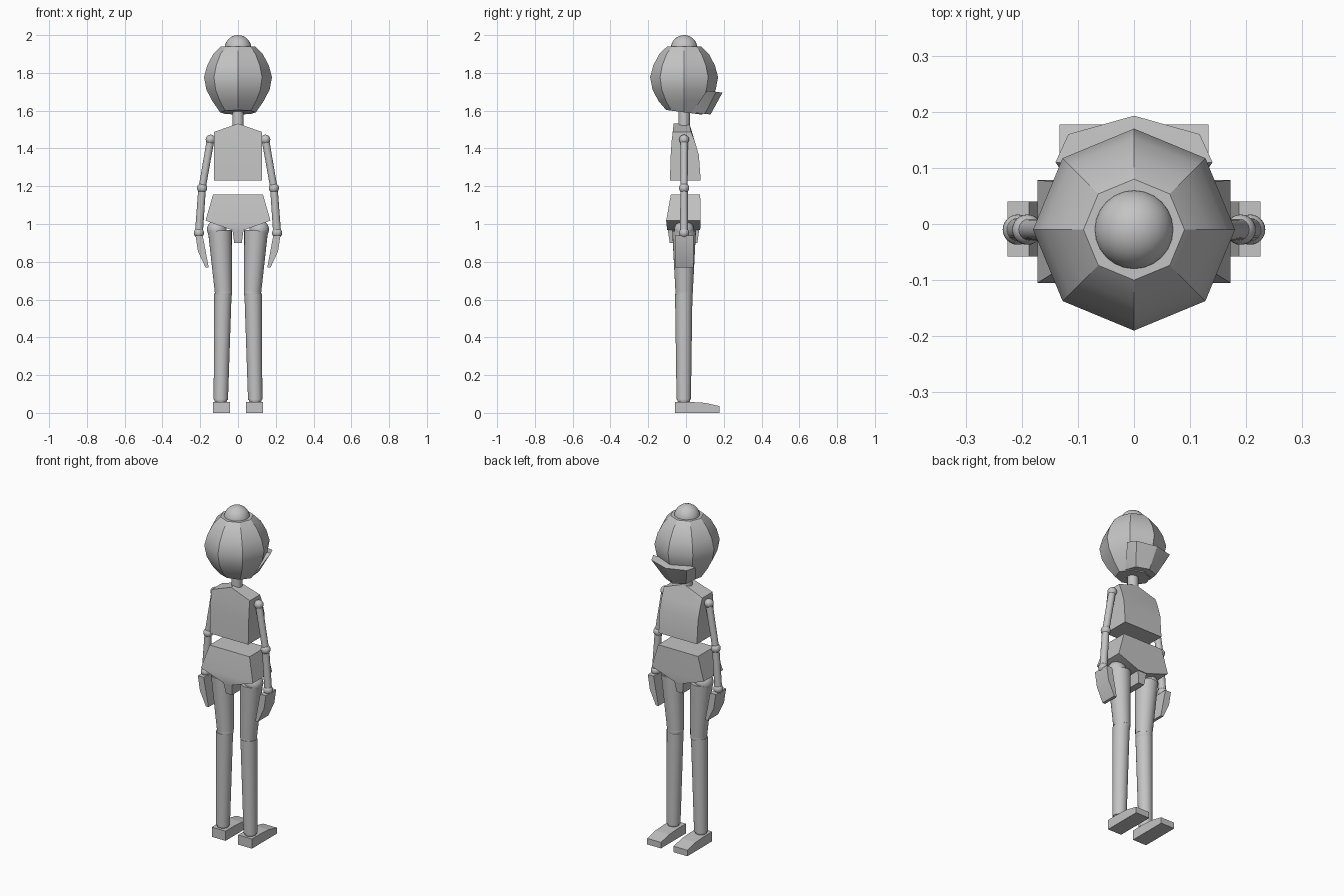
import bpy, bmesh, math
from mathutils import Vector

if "Cube" in bpy.data.objects:
    bpy.data.objects.remove(bpy.data.objects["Cube"])

grey = bpy.data.materials.new("plain grey")
grey.diffuse_color = (0.55, 0.55, 0.55, 1)
grey.use_nodes = True
grey.node_tree.nodes["Principled BSDF"].inputs["Base Color"].default_value = grey.diffuse_color
CY = -0.01  # depth of the body's centre line


def finish(name, bm, angle=30):
    bmesh.ops.recalc_face_normals(bm, faces=bm.faces)
    me = bpy.data.meshes.new(name)
    bm.to_mesh(me)
    bm.free()
    ob = bpy.data.objects.new(name, me)
    bpy.context.collection.objects.link(ob)
    me.materials.append(grey)
    bpy.context.view_layer.objects.active = ob
    ob.select_set(True)
    bpy.ops.object.shade_smooth_by_angle(angle=math.radians(angle))
    ob.select_set(False)
    return ob


def hull(name, pts, angle=20):
    """Solid wrapped around a few corner points."""
    bm = bmesh.new()
    for p in pts:
        bm.verts.new(p)
    bmesh.ops.convex_hull(bm, input=bm.verts)
    bmesh.ops.dissolve_limit(bm, angle_limit=0.01, verts=bm.verts, edges=bm.edges)
    return finish(name, bm, angle)


def both(rows):
    """Rows of (half width, z, back y, front y) as mirrored corner points."""
    return [(s * x, y, z) for x, z, y0, y1 in rows for y in (y0, y1)
            for s in ((-1, 1) if x else (1,))]


def ball(name, p, r):
    bm = bmesh.new()
    bmesh.ops.create_uvsphere(bm, u_segments=24, v_segments=14, radius=r)
    bmesh.ops.translate(bm, vec=p, verts=bm.verts)
    return finish(name, bm)


def limb(name, a, b, ra, rb):
    """Tapered round bar from a to b."""
    a, b = Vector(a), Vector(b)
    bm = bmesh.new()
    bmesh.ops.create_cone(bm, cap_ends=True, segments=24, radius1=ra, radius2=rb,
                          depth=(b - a).length)
    q = Vector((0, 0, 1)).rotation_difference(b - a)
    for v in bm.verts:
        v.co = q @ v.co + (a + b) / 2
    return finish(name, bm)


# head: eight-sided bulged shell with a slightly sloping underside
bm = bmesh.new()
rings = []
for z, r in ((1.94, .09), (1.90, .131), (1.84, .163), (1.777, .18),
             (1.71, .167), (1.65, .135), (1.59, .095)):
    ring = []
    for i in range(8):
        a = i * math.pi / 4
        y = CY + r * math.sin(a)
        drop = 0.13 * y if z < 1.6 else 0
        ring.append(bm.verts.new((r * math.cos(a), y, z - drop)))
    rings.append(ring)
for u, w in zip(rings, rings[1:]):
    for i in range(8):
        j = (i + 1) % 8
        bm.faces.new((u[i], u[j], w[j], w[i]))
bm.faces.new(rings[0])
bm.faces.new(rings[-1])
finish("head", bm, 32)

# jaw with the ledge, and the knob on the crown
hull("jaw", [(s * x, y, z) for s in (-1, 1) for x, y, z in
             ((.14, .11, 1.705), (.117, .16, 1.70), (.085, .03, 1.59),
              (.07, .10, 1.583))] + [(0, .193, 1.695), (0, .13, 1.58)])
ball("crown_knob", (0, CY, 1.929), .071)
limb("neck", (0, CY, 1.50), (0, CY, 1.62), .03, .03)

# torso
hull("chest", both([(.127, 1.23, -.085, .078), (.127, 1.365, -.081, .068),
                    (.127, 1.44, -.076, .046), (.127, 1.487, -.07, .027),
                    (0, 1.532, -.065, .018)]))
hull("pelvis", both([(.132, 1.157, -.08, .075), (.172, 1.018, -.105, .078),
                     (.032, .968, -.10, .075)]))
hull("crotch", both([(.032, .99, -.10, .073), (.02, .90, -.086, .06)]))

for s, side in ((-1, "left"), (1, "right")):
    # arm
    shoulder, elbow, wrist = ((s * .145, CY, 1.447), (s * .19, CY, 1.19),
                              (s * .207, CY, .953))
    ball(side + "_shoulder", shoulder, .026)
    ball(side + "_elbow", elbow, .027)
    ball(side + "_wrist", wrist, .027)
    limb(side + "_upper_arm", shoulder, elbow, .02, .019)
    limb(side + "_forearm", elbow, wrist, .02, .021)
    # hand: flat paddle curling inward
    hull(side + "_hand", [(s * x, y, z) for y in (-.058, .04) for x, z in
                          ((.225, .94), (.187, .94), (.155, .77),
                           (.172, .77), (.212, .855))])
    # leg
    ball(side + "_hip", (s * .112, CY, .97), .052)
    limb(side + "_thigh", (s * .096, CY, .965), (s * .077, CY, .64), .063, .046)
    ball(side + "_knee", (s * .077, CY, .635), .046)
    limb(side + "_shin", (s * .08, CY - .002, .63), (s * .091, CY - .002, .07), .046, .038)
    ball(side + "_ankle", (s * .091, CY - .002, .072), .034)
    # foot: block sloping down to the toes
    hull(side + "_foot", [(s * x, y, z) for x in (.042, .133) for y, z in
                          ((-.058, 0), (-.058, .058), (.02, .058), (.10, .053),
                           (.177, .036), (.177, 0))], 5)
